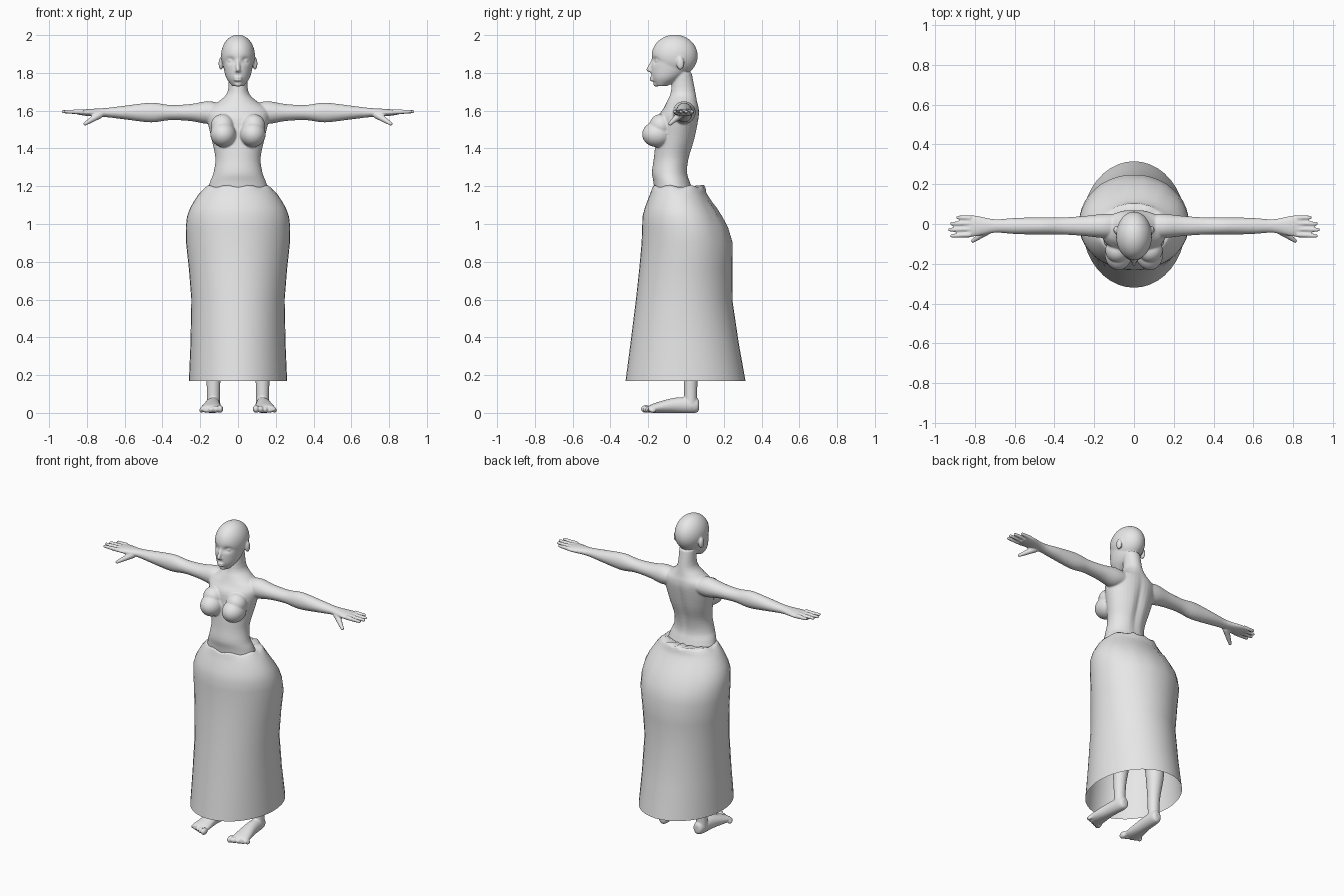
import bpy
import bmesh
import math
from mathutils import Matrix, Vector

if "Cube" in bpy.data.objects:
    bpy.data.objects.remove(bpy.data.objects["Cube"])

GREY = (0.8, 0.8, 0.8, 1)
clay = bpy.data.materials.new("light_grey")
clay.use_nodes = True
clay.diffuse_color = GREY
clay.node_tree.nodes["Principled BSDF"].inputs["Base Color"].default_value = GREY


def curve_through(rings, steps):
    """Catmull-Rom interpolation of ring parameters."""
    out = []
    last = len(rings) - 1
    for i in range(last):
        before, after = rings[max(i - 1, 0)], rings[min(i + 2, last)]
        for k in range(steps):
            t = k / steps
            out.append([b + t / 2 * (c - a + t * (2 * a - 5 * b + 4 * c - d + t * (3 * (b - c) + d - a)))
                        for a, b, c, d in zip(before, rings[i], rings[i + 1], after)])
    out.append(rings[last])
    return out


def loft(bm, rings, axis, side=1, sides=40, steps=4, caps=True):
    """Skin elliptical rings (position, centre u, centre v, radius u, radius v) along an axis."""
    loops = []
    for position, centre_u, centre_v, radius_u, radius_v in curve_through(rings, steps):
        loop = []
        for k in range(sides):
            angle = math.tau * k / sides
            point = [centre_u + radius_u * math.cos(angle), centre_v + radius_v * math.sin(angle)]
            point.insert("xyz".index(axis), position)
            point[0] *= side
            loop.append(bm.verts.new(point))
        loops.append(loop)
    for lower, upper in zip(loops, loops[1:]):
        for k in range(sides):
            bm.faces.new((lower[k - 1], lower[k], upper[k], upper[k - 1]))
    if caps:
        bm.faces.new(loops[0])
        bm.faces.new(loops[-1])


def front_back(rows):
    """Turn (z, half width, front y, back y) rows into loft rings."""
    return [(z, 0, (front + back) / 2, width, (back - front) / 2) for z, width, front, back in rows]


def ball(bm, centre, radii):
    matrix = Matrix.Translation(centre) @ Matrix.Diagonal((*radii, 1))
    bmesh.ops.create_uvsphere(bm, u_segments=40, v_segments=24, radius=1, matrix=matrix)


def tube(bm, start, end, start_radius, end_radius):
    start, end = Vector(start), Vector(end)
    along = end - start
    turn = along.to_track_quat("Z", "Y").to_matrix().to_4x4()
    bmesh.ops.create_cone(bm, cap_ends=True, segments=16, radius1=start_radius, radius2=end_radius,
                          depth=along.length, matrix=Matrix.Translation((start + end) / 2) @ turn)
    ball(bm, end, [end_radius] * 3)


def finish(bm, name, fused=True):
    bmesh.ops.recalc_face_normals(bm, faces=bm.faces)
    for face in bm.faces:
        face.smooth = True
    mesh = bpy.data.meshes.new(name)
    bm.to_mesh(mesh)
    bm.free()
    mesh.materials.append(clay)
    obj = bpy.data.objects.new(name, mesh)
    bpy.context.collection.objects.link(obj)
    if fused:
        fuse = obj.modifiers.new("Fuse", "REMESH")
        fuse.mode = "VOXEL"
        fuse.voxel_size = 0.005
        fuse.use_smooth_shade = True
        soften = obj.modifiers.new("Soften", "SMOOTH")
        soften.factor = 0.5
        soften.iterations = 4


def bump(*terms):
    """Bell-shaped falloff from (distance, width) pairs."""
    return math.exp(-sum((distance / width) ** 2 for distance, width in terms))


body = bmesh.new()

# Torso and neck
loft(body, front_back([
    (1, 0.2, -0.16, 0.1), (1.2, 0.155, -0.17, 0.03), (1.27, 0.13, -0.18, 0.01),
    (1.35, 0.12, -0.17, 0.02), (1.45, 0.14, -0.16, 0.05), (1.56, 0.165, -0.15, 0.07),
    (1.61, 0.16, -0.12, 0.07), (1.65, 0.1, -0.1, 0.06), (1.7, 0.055, -0.08, 0.05),
    (1.8, 0.05, -0.07, 0.03)]), "z")

# Skull and face
ball(body, (0, -0.06, 1.89), (0.09, 0.122, 0.112))
loft(body, front_back([
    (1.73, 0.03, -0.16, -0.1), (1.77, 0.06, -0.18, -0.03), (1.82, 0.075, -0.185, 0.02),
    (1.9, 0.085, -0.18, 0.04)]), "z", steps=12)

# Hollow the eye sockets and the groove of the spine
for v in body.verts:
    x, y, z = v.co
    if y < -0.1:
        v.co.y += 0.016 * bump((abs(x) - 0.038, 0.02), (z - 1.865, 0.015))
    elif y > -0.03:
        v.co.y -= 0.014 * bump((x, 0.025), (z - 1.43, 0.16))

# Nose, lips and chin
tube(body, (0, -0.17, 1.875), (0, -0.198, 1.818), 0.008, 0.012)
ball(body, (0, -0.178, 1.81), (0.02, 0.018, 0.01))
for z in (1.762, 1.775):
    ball(body, (0, -0.178, z), (0.022, 0.014, 0.007))
ball(body, (0, -0.158, 1.74), (0.02, 0.015, 0.013))

# Arm rings: distance from the middle, depth radius, height radius
arm = [(0.1, 0.06, 0.05), (0.16, 0.06, 0.06), (0.25, 0.05, 0.045), (0.36, 0.043, 0.04),
       (0.46, 0.044, 0.052), (0.6, 0.04, 0.036), (0.7, 0.034, 0.024), (0.8, 0.053, 0.018),
       (0.85, 0.05, 0.01)]

for side in (1, -1):
    # Eyes and ears
    ball(body, (side * 0.037, -0.148, 1.864), (0.017, 0.015, 0.011))
    ball(body, (side * 0.09, -0.03, 1.85), (0.013, 0.02, 0.034))
    # Breasts, each a full lower form and a softer upper slope
    ball(body, (side * 0.078, -0.152, 1.475), (0.068, 0.08, 0.068))
    ball(body, (side * 0.082, -0.132, 1.52), (0.062, 0.062, 0.062))
    # Arm and palm
    loft(body, [(x, -0.01, 1.59, depth, height) for x, depth, height in arm], "x", side)
    # Four fingers, the third from the back being the longest
    for i in range(4):
        y = 0.03 - 0.028 * i
        reach = 0.925 - 0.01 * (i - 2) ** 2
        tube(body, (side * 0.82, y, 1.593), (side * reach, y * 1.1, 1.595), 0.0135, 0.0095)
    # Thumb
    tube(body, (side * 0.73, -0.03, 1.58), (side * 0.81, -0.085, 1.53), 0.021, 0.01)
finish(body, "upper_body")

# Leg rings: height, y, radius. Foot rings: y, height, half width, half thickness
shin = [(0.03, 0.025, 0.034), (0.17, 0.025, 0.037), (0.35, 0.035, 0.056), (0.5, 0, 0.058),
        (1, -0.03, 0.1)]
sole = [(0.07, 0.04, 0.015, 0.02), (0.05, 0.04, 0.033, 0.04), (-0.06, 0.04, 0.04, 0.04),
        (-0.17, 0.025, 0.055, 0.025), (-0.2, 0.02, 0.055, 0.015)]

for side, label in ((1, "left"), (-1, "right")):
    leg = bmesh.new()
    loft(leg, [(z, 0.13, y, radius, radius) for z, y, radius in shin], "z", side)
    loft(leg, [(y, 0.13 - 0.07 * y, z, width, thick) for y, z, width, thick in sole], "y", side)
    # Toes shrink and step back towards the outside
    for i in range(5):
        radius = 0.021 - 0.002 * i
        ball(leg, (side * (0.095 + 0.025 * i), 0.009 * i - 0.212, radius),
             (radius * 0.8, radius * 1.3, radius))
    finish(leg, label + "_leg")

# Long skirt, open at the hem and gathered in at the waist
skirt = bmesh.new()
loft(skirt, front_back([
    (0.17, 0.26, -0.32, 0.315), (0.6, 0.247, -0.265, 0.245), (0.9, 0.275, -0.235, 0.25),
    (1.04, 0.27, -0.23, 0.195), (1.12, 0.233, -0.205, 0.14), (1.17, 0.198, -0.186, 0.11),
    (1.2, 0.166, -0.177, 0.1), (1.19, 0.14, -0.16, 0.02)]), "z", steps=2, caps=False)

# Soft folds at the back and an uneven waistline
for v in skirt.verts:
    angle = math.atan2(v.co.y, v.co.x)
    if v.co.y > 0:
        fold = 0.02 * math.sin(angle * 7) * math.sin(angle) * bump((v.co.z - 1.08, 0.16))
        v.co.x *= 1 + fold
        v.co.y -= abs(fold) / 2
    if v.co.z > 1.18:
        v.co.z += 0.006 * math.sin(angle * 9)
finish(skirt, "skirt", fused=False)
